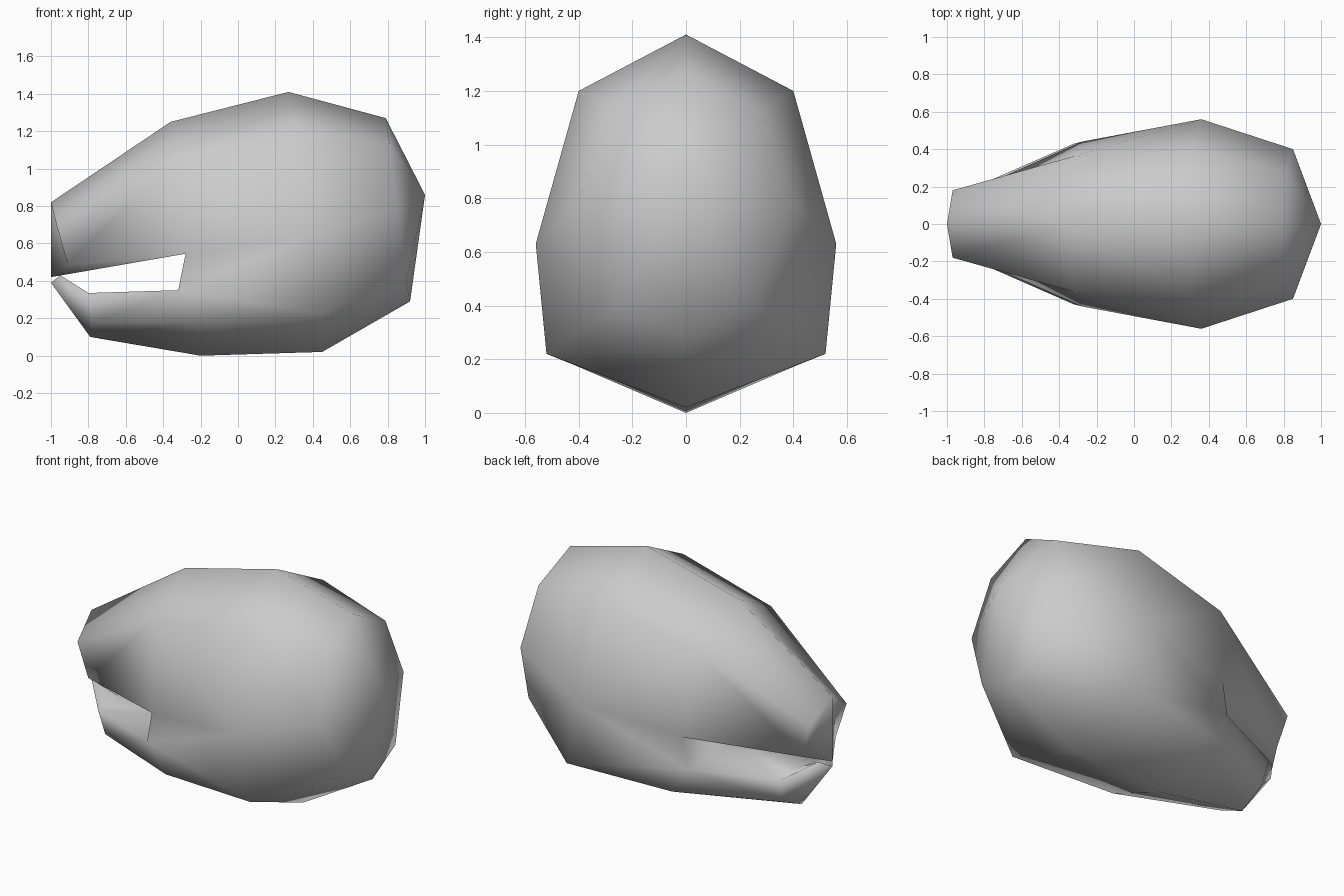
import bpy
import bmesh

if "Cube" in bpy.data.objects:
    bpy.data.objects.remove(bpy.data.objects["Cube"])

# Single shell colour
shell_grey = bpy.data.materials.new("shell_grey")
shell_grey.use_nodes = True
shell_colour = (0.6, 0.6, 0.6, 1.0)
shell_grey.diffuse_color = shell_colour
shell_grey.node_tree.nodes["Principled BSDF"].inputs["Base Color"].default_value = shell_colour

# Half rings, ordered from the top ridge down to the keel
heel_point = (1, 0, .86)
back_ring = [(.79, 0, 1.27), (.81, .28, 1.13), (.85, .4, .78), (.9, .25, .4), (.92, 0, .29)]
belly_ring = [(.27, 0, 1.41), (.3, .4, 1.2), (.36, .56, .63), (.45, .52, .22), (.45, 0, .02)]
crest, shoulder, hinge_top = (-.36, 0, 1.25), (-.33, .36, 1.06), (-.28, .44, .545)
hinge_low, flank, keel = (-.32, .43, .35), (-.2, .42, .18), (-.2, 0, 0)

# Fixed upper finger
upper_tip, upper_side = (-1, 0, .82), (-.97, .18, .7)
upper_lip, upper_point = (-.91, .16, .485), (-1, 0, .42)

# Lower finger
lower_lip, lower_side, lower_keel = (-.8, .22, .335), (-.78, .18, .18), (-.79, 0, .1)
lower_hook, lower_point = (-.95, .07, .43), (-1, 0, .39)
lower_middle = (-.8, 0, .335)

# Centre line of the gap between the fingers
throat_top, throat_low = (-.28, 0, .545), (-.32, 0, .35)

mesh_builder = bmesh.new()


def add_face(*points):
    """Add a face and its mirrored twin, dropping repeated corners."""
    corners = list(dict.fromkeys(points))
    if len(corners) < 3:
        return
    for side in (1, -1):
        mesh_builder.faces.new([mesh_builder.verts.new((x, side * y, z)) for x, y, z in corners])


def loft(first, second):
    """Bridge two half rings that have the same number of points."""
    for a, b, c, d in zip(first, first[1:], second[1:], second):
        add_face(a, b, c, d)


# Palm: belly, back and rounded heel
front_ring = [crest, shoulder, hinge_top, hinge_low, flank, keel]
split_belly = belly_ring[:3] + belly_ring[2:]
loft(front_ring, split_belly)
loft(belly_ring, back_ring)
loft(back_ring, [heel_point] * len(back_ring))

# Upper finger with a blunt end and flat underside
loft([crest, shoulder, hinge_top], [upper_tip, upper_side, upper_lip])
add_face(upper_tip, upper_side, upper_lip, upper_point)
add_face(hinge_top, upper_lip, upper_point, throat_top)

# Wall at the back of the gap
add_face(hinge_top, hinge_low, throat_low, throat_top)

# Lower finger with an upturned point
loft([throat_low, hinge_low, flank, keel], [lower_middle, lower_lip, lower_side, lower_keel])
add_face(lower_middle, lower_lip, lower_hook, lower_point)
add_face(lower_lip, lower_side, lower_hook)
add_face(lower_side, lower_keel, lower_point, lower_hook)

# Weld the halves and make one smooth closed shell
bmesh.ops.remove_doubles(mesh_builder, verts=mesh_builder.verts[:], dist=.001)
bmesh.ops.recalc_face_normals(mesh_builder, faces=mesh_builder.faces[:])
for face in mesh_builder.faces:
    face.smooth = True

claw_mesh = bpy.data.meshes.new("claw_shell")
mesh_builder.to_mesh(claw_mesh)
mesh_builder.free()
claw_mesh.materials.append(shell_grey)
claw = bpy.data.objects.new("claw_shell", claw_mesh)
bpy.context.collection.objects.link(claw)
